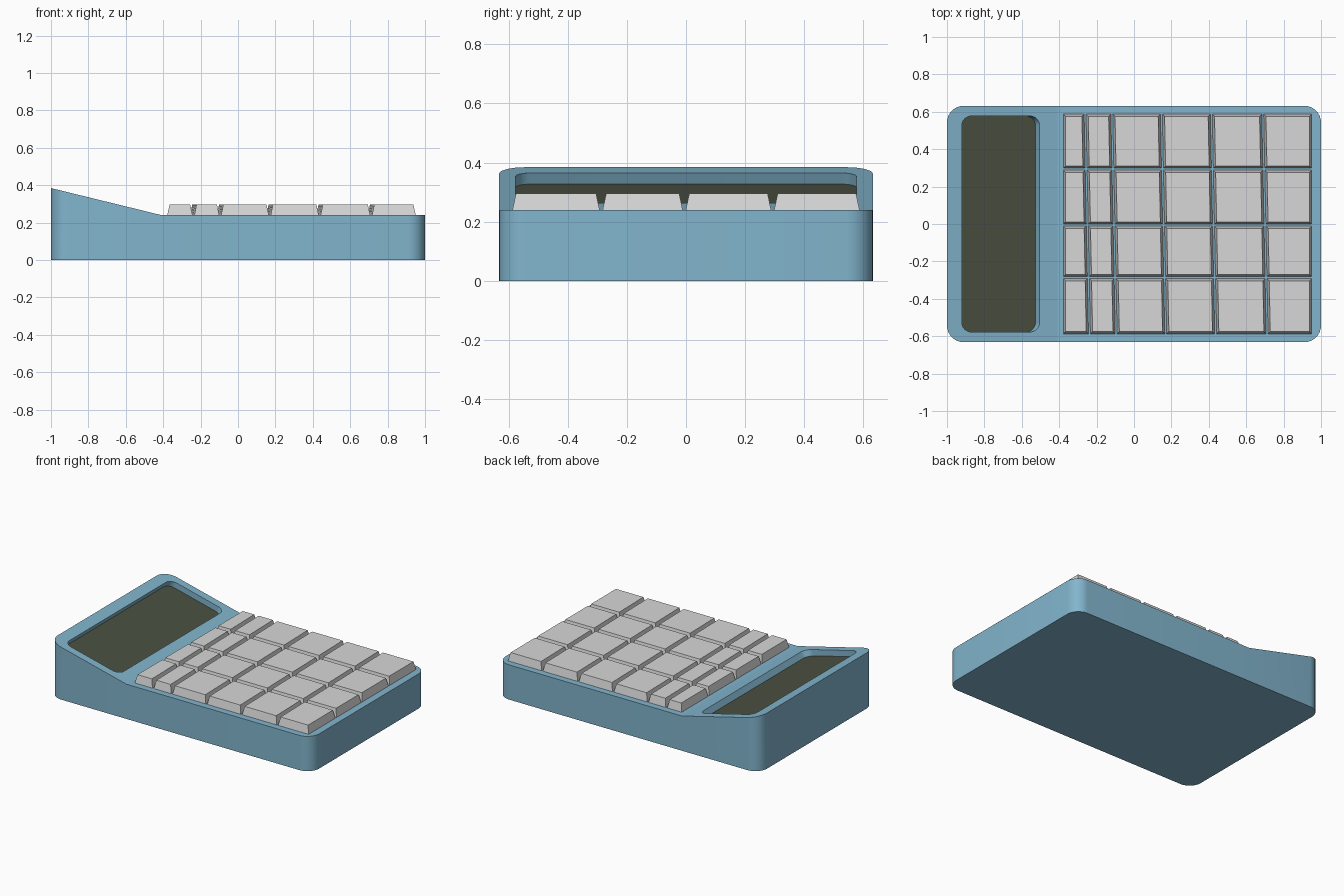
import bpy, bmesh, math
from mathutils import Vector

cube = bpy.data.objects.get("Cube")
if cube:
    bpy.data.objects.remove(cube, do_unlink=True)

FLAT, SLOPE, CREASE = 0.24, 0.245, -0.41


def material(name, rgb):
    m = bpy.data.materials.new(name)
    m.use_nodes = True
    m.diffuse_color = (*rgb, 1)
    m.node_tree.nodes["Principled BSDF"].inputs["Base Color"].default_value = (*rgb, 1)
    return m


blue = material("soft blue", (0.223, 0.462, 0.61))
grey = material("light grey", (0.68, 0.68, 0.68))
olive = material("dark olive", (0.069, 0.08, 0.054))


def top_height(x):
    return FLAT + SLOPE * max(0, CREASE - x)


def rounded_rect(x0, x1, y0, y1, r, steps=8):
    """Counter-clockwise corner points of a rounded rectangle."""
    centres = [(x1 - r, y1 - r), (x0 + r, y1 - r), (x0 + r, y0 + r), (x1 - r, y0 + r)]
    points = []
    for i, (cx, cy) in enumerate(centres):
        for s in range(steps + 1):
            a = math.pi / 2 * (i + s / steps)
            points.append((cx + r * math.cos(a), cy + r * math.sin(a)))
    return points


def loft(bm, lower, upper):
    """Closed solid between two matching loops."""
    a = [bm.verts.new(p) for p in lower]
    b = [bm.verts.new(p) for p in upper]
    n = len(a)
    for i in range(n):
        bm.faces.new((a[i], a[(i + 1) % n], b[(i + 1) % n], b[i]))
    bm.faces.new(a[::-1])
    bm.faces.new(b)


def finish(bm, name, mat, smooth=False):
    bmesh.ops.recalc_face_normals(bm, faces=bm.faces)
    mesh = bpy.data.meshes.new(name)
    bm.to_mesh(mesh)
    bm.free()
    mesh.materials.append(mat)
    obj = bpy.data.objects.new(name, mesh)
    bpy.context.collection.objects.link(obj)
    bpy.ops.object.select_all(action="DESELECT")
    obj.select_set(True)
    bpy.context.view_layer.objects.active = obj
    if smooth:
        bpy.ops.object.shade_smooth_by_angle(angle=math.radians(30))
    return obj


# Case: rounded slab whose left end ramps up
outline = rounded_rect(-1, 1, -0.632, 0.632, 0.09)
bm = bmesh.new()
loft(bm, [(x, y, 0) for x, y in outline], [(x, y, FLAT) for x, y in outline])
bmesh.ops.bisect_plane(bm, geom=bm.verts[:] + bm.edges[:] + bm.faces[:],
                       plane_co=(CREASE, 0, 0), plane_no=(1, 0, 0))
for v in bm.verts:
    if v.co.z > 0.1:
        v.co.z = top_height(v.co.x)
case = finish(bm, "case", blue)

# Display recess, sunk at right angles to the ramp
opening = rounded_rect(-0.92, -0.505, -0.577, 0.577, 0.05)
inward = Vector((-0.022, 0, -0.042))
mouth = [Vector((x, y, top_height(x))) for x, y in opening]
floor = [p + inward for p in mouth]
bm = bmesh.new()
loft(bm, floor, [p - inward for p in mouth])
cutter = finish(bm, "recess_cutter", blue)
cutter.hide_render = True
cut = case.modifiers.new("recess", "BOOLEAN")
cut.operation, cut.solver, cut.object = "DIFFERENCE", "EXACT", cutter
bpy.context.view_layer.objects.active = case
case.select_set(True)
bpy.ops.object.modifier_apply(modifier=cut.name)
bpy.data.objects.remove(cutter, do_unlink=True)
case.select_set(True)
bpy.ops.object.shade_smooth_by_angle(angle=math.radians(12))

# Display panel on the recess floor
bm = bmesh.new()
lift = Vector((0, 0, 0.005))
loft(bm, floor, [p + lift for p in floor])
finish(bm, "display_panel", olive)

# Keys: tapered blocks, with column gaps leaning slightly
columns = [-0.383, -0.25, -0.107, 0.158, 0.425, 0.7, 0.955]
rows = [-0.592, -0.287, -0.006, 0.293, 0.592]
LEAN, GAP, TAPER, KEY_TOP = -0.012, 0.003, 0.014, 0.296


def column_x(i, y):
    return columns[i] + (LEAN * y / 0.6 if 0 < i < len(columns) - 1 else 0)


for r in range(len(rows) - 1):
    for c in range(len(columns) - 1):
        def ring(inset, z):
            y0, y1 = rows[r] + inset, rows[r + 1] - inset
            return [(column_x(c, y0) + inset, y0, z), (column_x(c + 1, y0) - inset, y0, z),
                    (column_x(c + 1, y1) - inset, y1, z), (column_x(c, y1) + inset, y1, z)]
        bm = bmesh.new()
        loft(bm, ring(GAP, FLAT - 0.01), ring(GAP + TAPER, KEY_TOP))
        finish(bm, f"key_row{r + 1}_column{c + 1}", grey)
